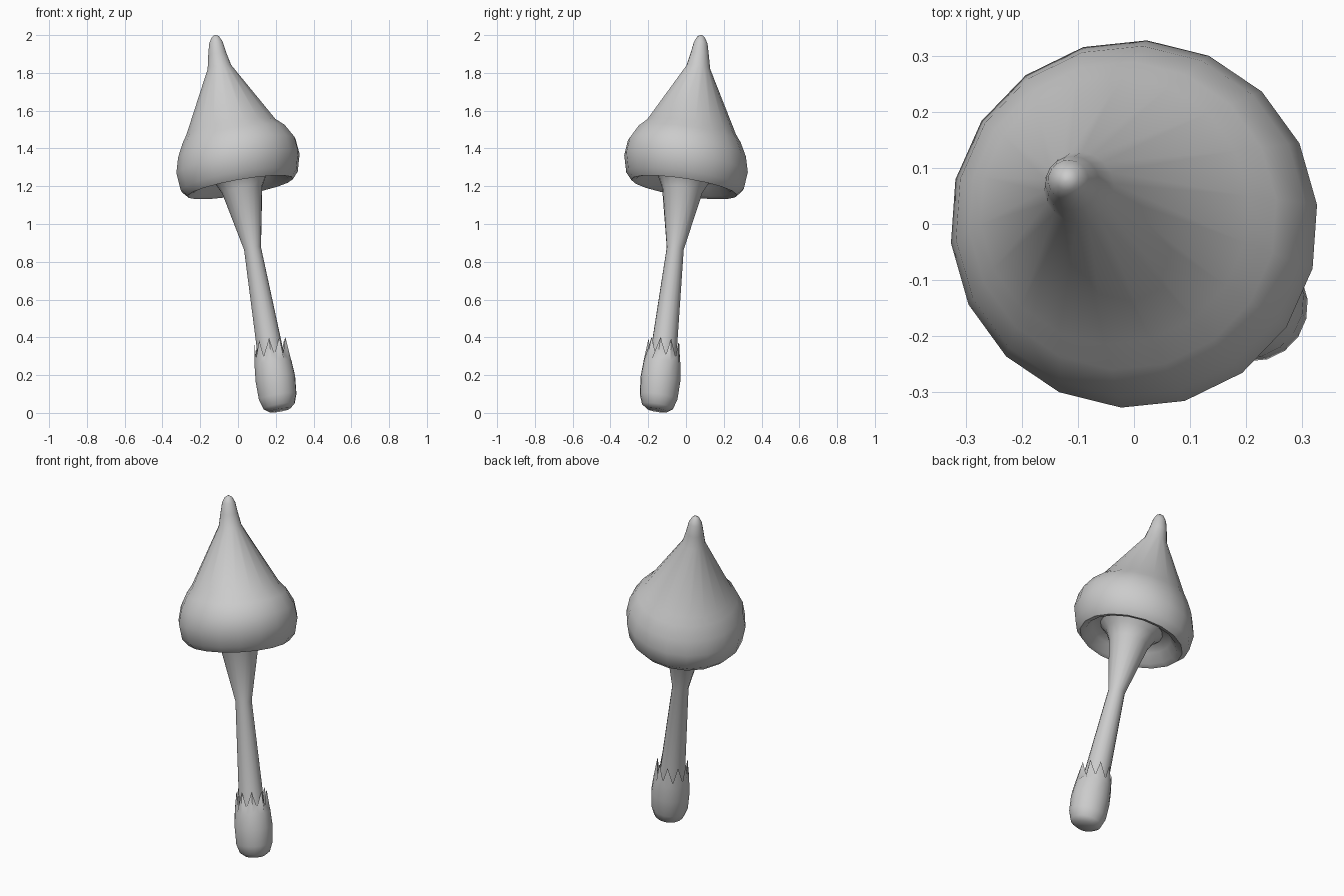
import bpy, bmesh
from math import sin, cos, radians, tau

SEG = 18
SLOPE = (0.17, -0.15)   # the whole mushroom leans, so every ring is tilted


def loft(name, rings, start_cap=False, end_cap=False, jag=0.0, flip=False):
    """Skin tilted circles (x, y, z, radius); jag makes the last ring a zigzag."""
    bm = bmesh.new()
    loops = []
    for k, (x, y, z, r) in enumerate(rings):
        loop = []
        for i in range(SEG):
            a = radians(6) + tau * i / SEG
            dx, dy = r * cos(a), r * sin(a)
            dz = SLOPE[0] * dx + SLOPE[1] * dy
            if k == len(rings) - 1:
                dz += jag * (1 if i % 2 else -1)
            loop.append(bm.verts.new((x + dx, y + dy, z + dz)))
        loops.append(loop)
    for lo, hi in zip(loops, loops[1:]):
        for i in range(SEG):
            j = (i + 1) % SEG
            bm.faces.new((lo[i], lo[j], hi[j], hi[i]))
    if start_cap:
        bm.faces.new(loops[0][::-1])
    if end_cap:
        bm.faces.new(loops[-1])
    if flip:
        bmesh.ops.reverse_faces(bm, faces=bm.faces[:])
    mesh = bpy.data.meshes.new(name)
    bm.to_mesh(mesh)
    bm.free()
    ob = bpy.data.objects.new(name, mesh)
    bpy.context.collection.objects.link(ob)
    bpy.ops.object.select_all(action='DESELECT')
    ob.select_set(True)
    bpy.context.view_layer.objects.active = ob
    bpy.ops.object.shade_smooth_by_angle(angle=radians(60))
    return ob


# Pointed cap: hollow underside, rolled rim, shoulder, cone and nipple tip
loft("cap", [
    (0.010, -0.010, 1.270, 0.170),
    (0.010, -0.010, 1.250, 0.215),
    (0.013, -0.012, 1.203, 0.250),
    (0.012, -0.010, 1.194, 0.280),
    (0.006, -0.005, 1.230, 0.312),
    (0.000, 0.000, 1.320, 0.328),
    (-0.006, 0.005, 1.400, 0.313),
    (-0.020, 0.015, 1.470, 0.275),
    (-0.035, 0.025, 1.508, 0.240),
    (-0.098, 0.065, 1.830, 0.063),
    (-0.110, 0.073, 1.900, 0.048),
    (-0.117, 0.078, 1.960, 0.036),
    (-0.120, 0.080, 1.990, 0.020),
    (-0.121, 0.081, 1.999, 0.006),
], end_cap=True)

# Stem: pinched in the middle, flaring into the underside of the cap
loft("stem", [
    (0.190, -0.130, 0.200, 0.075),
    (0.165, -0.114, 0.360, 0.067),
    (0.077, -0.057, 0.870, 0.045),
    (0.022, -0.020, 1.180, 0.107),
    (0.014, -0.013, 1.235, 0.135),
    (0.010, -0.010, 1.270, 0.170),
], start_cap=True)

# Torn cup around the foot of the stem
loft("base_cup", [
    (0.220, -0.152, 0.014, 0.055),
    (0.217, -0.150, 0.035, 0.083),
    (0.210, -0.145, 0.085, 0.100),
    (0.198, -0.135, 0.180, 0.105),
    (0.185, -0.126, 0.265, 0.098),
    (0.170, -0.115, 0.340, 0.083),
], start_cap=True, jag=0.045)
